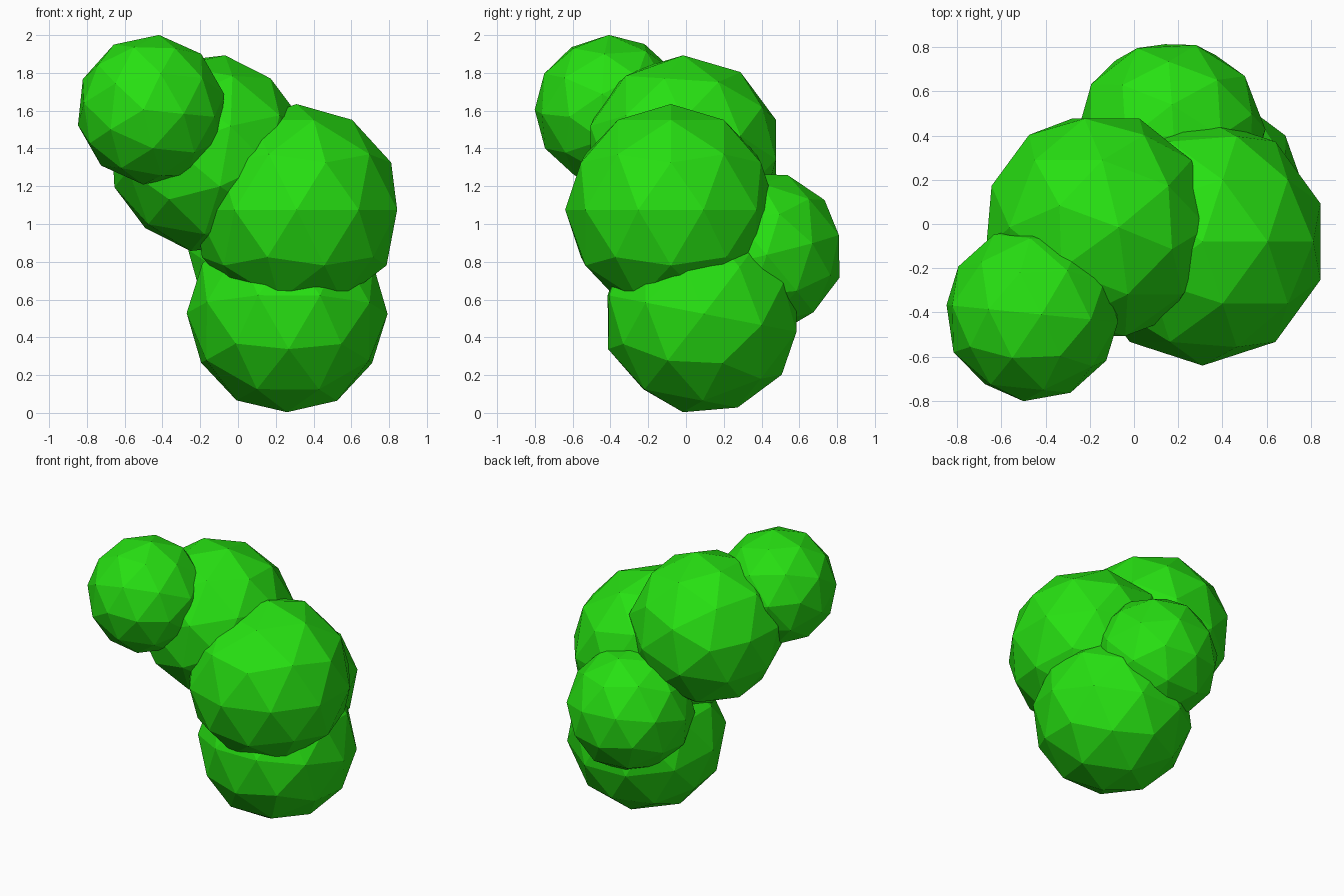
import bpy
from mathutils import Matrix, Vector

if "Cube" in bpy.data.objects:
    bpy.data.objects.remove(bpy.data.objects["Cube"])

# One flat green for the whole cluster
green = bpy.data.materials.new("leaf_green")
green.diffuse_color = (0.02, 0.75, 0.006, 1.0)
green.use_nodes = True
green.node_tree.nodes["Principled BSDF"].inputs["Base Color"].default_value = green.diffuse_color


def ball(name, centre, radius, pole=(0, 0, 1), neighbour=(1, 0, 0)):
    """Faceted ball, turned so its pole and the nearest ring corner point the given ways."""
    z = Vector(pole).normalized()
    side = Vector(neighbour)
    x = (side - z * side.dot(z)).normalized()
    y = z.cross(x)
    turn = Matrix((x, y, z)).transposed()
    bpy.ops.mesh.primitive_ico_sphere_add(subdivisions=2, radius=radius)
    obj = bpy.context.object
    obj.name = obj.data.name = name
    obj.data.transform(turn.to_4x4())
    obj.location = centre
    obj.data.materials.append(green)
    return obj


# Bottom ball, resting on the ground
ball("bottom_ball", (0.26, 0.085, 0.526), 0.532, (0, -0.19, -0.98), (-0.02, 0.98, -0.19))

# Back ball, low behind the others
ball("back_ball", (0.165, 0.405, 0.85), 0.43, (-0.019, 0.764, 0.644), (-0.576, 0.779, -0.248))

# Middle ball, upright on the right
ball("middle_ball", (0.31, -0.08, 1.075), 0.56)

# Upper ball, leaning left
ball("upper_ball", (-0.16, -0.015, 1.375), 0.526, (0.390, 0.794, 0.465), (-0.598, 0.794, 0.105))

# Small top ball at the front left
ball("top_ball", (-0.46, -0.405, 1.605), 0.398, (-0.10, -0.995, 0), (0.995, 0, -0.105))
